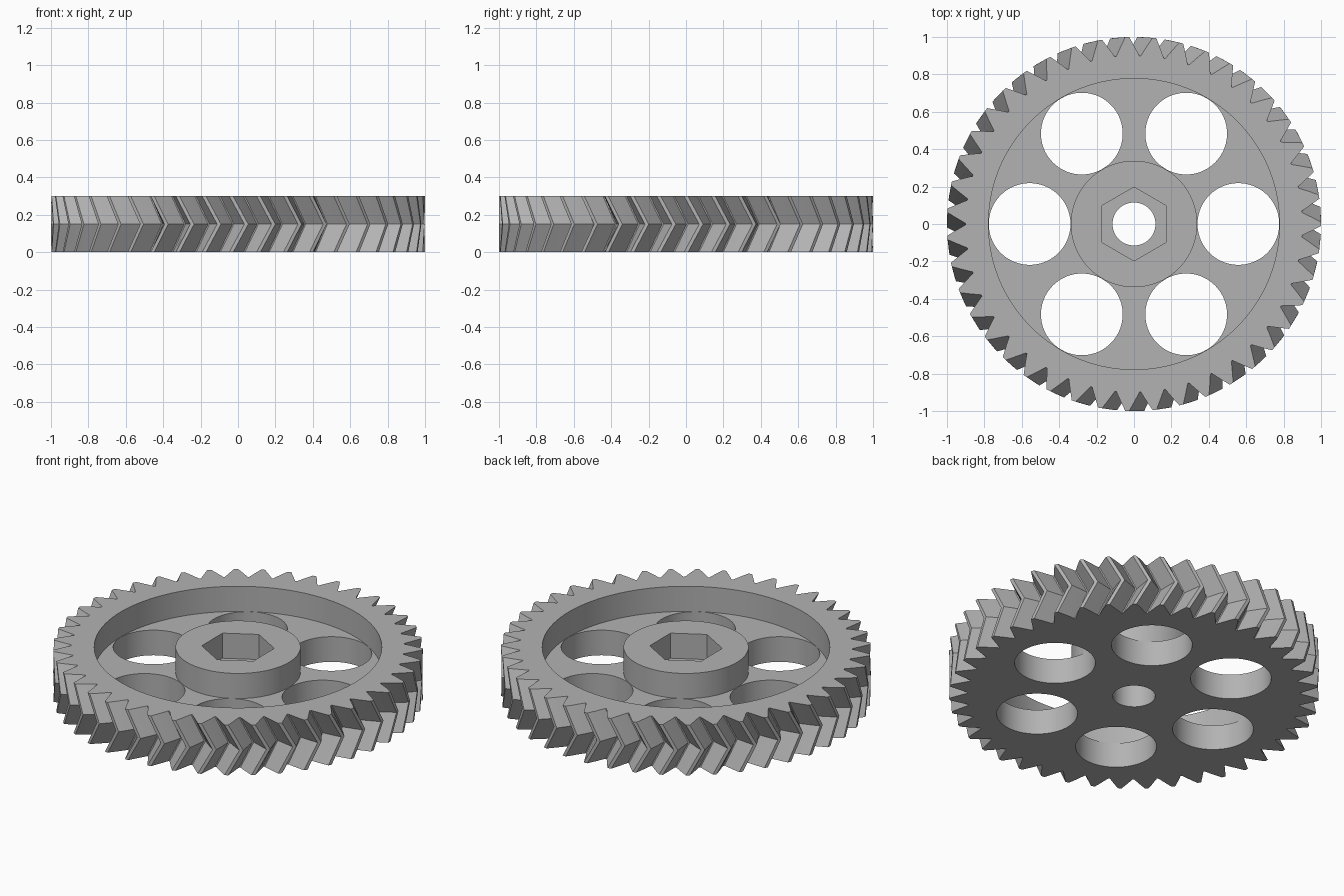
import bpy, bmesh
from math import sin, cos, pi, radians

if "Cube" in bpy.data.objects:
    bpy.data.objects.remove(bpy.data.objects["Cube"], do_unlink=True)

HEIGHT, MID = 0.30, 0.15
TEETH = 43
TWIST = radians(200 / TEETH)      # helix turn over each half
PHASE = 0.0
FLANK = [(0.90, 3.95), (0.955, 2.05), (1.0, 0.6)]   # radius, half angle in degrees

steel = bpy.data.materials.new("plain_grey")
steel.use_nodes = True
grey = (0.45, 0.45, 0.45, 1)
steel.diffuse_color = grey
steel.node_tree.nodes["Principled BSDF"].inputs["Base Color"].default_value = grey


def loft(name, rings):
    """Skin a stack of (outline, z) rings and cap both ends."""
    bm = bmesh.new()
    loops = [[bm.verts.new((x, y, z)) for x, y in pts] for pts, z in rings]
    n = len(loops[0])
    for low, high in zip(loops, loops[1:]):
        for i in range(n):
            j = (i + 1) % n
            bm.faces.new((low[i], low[j], high[j], high[i]))
    bm.faces.new(loops[0][::-1])
    bm.faces.new(loops[-1])
    mesh = bpy.data.meshes.new(name)
    bm.to_mesh(mesh)
    bm.free()
    obj = bpy.data.objects.new(name, mesh)
    bpy.context.collection.objects.link(obj)
    return obj


def circle(r, sides=96, cx=0, cy=0, turn=0):
    return [(cx + r * cos(turn + 2 * pi * i / sides),
             cy + r * sin(turn + 2 * pi * i / sides)) for i in range(sides)]


def prism(name, outline, z0, z1):
    return loft(name, [(outline, z0), (outline, z1)])


def gear_outline(turn):
    half = [(r, -radians(a)) for r, a in FLANK]
    tooth = half + [(r, -a) for r, a in reversed(half)]
    return [(r * cos(turn + a + 2 * pi * k / TEETH), r * sin(turn + a + 2 * pi * k / TEETH))
            for k in range(TEETH) for r, a in tooth]


def boolean(target, cutter, operation="DIFFERENCE"):
    mod = target.modifiers.new("cut", "BOOLEAN")
    mod.object, mod.operation, mod.solver = cutter, operation, "EXACT"
    graph = bpy.context.evaluated_depsgraph_get()
    mesh = bpy.data.meshes.new_from_object(target.evaluated_get(graph))
    target.modifiers.clear()
    target.data = mesh
    bpy.data.objects.remove(cutter, do_unlink=True)


# Herringbone toothed body
gear = loft("herringbone_gear", [(gear_outline(PHASE), 0),
                                 (gear_outline(PHASE + TWIST), MID),
                                 (gear_outline(PHASE), HEIGHT)])

# Ring recess between hub and rim
recess = prism("recess_cutter", circle(0.778, 144), MID, HEIGHT + 0.1)
boolean(recess, prism("hub_core", circle(0.338), 0, HEIGHT + 0.2))
boolean(gear, recess)

# Round lightening holes through the web
for k in range(6):
    a = k * pi / 3
    boolean(gear, prism("hole_cutter", circle(0.2185, 72, 0.558 * cos(a), 0.558 * sin(a)),
                        -0.1, HEIGHT + 0.1))

# Shaft bore and hexagonal nut pocket
boolean(gear, prism("bore_cutter", circle(0.115, 48), -0.1, HEIGHT + 0.1))
boolean(gear, prism("hex_cutter", circle(0.197, 6, turn=pi / 2), MID, HEIGHT + 0.1))

gear.data.materials.clear()
gear.data.materials.append(steel)
for poly in gear.data.polygons:
    poly.material_index = 0

bpy.context.view_layer.objects.active = gear
gear.select_set(True)
bpy.ops.object.shade_smooth_by_angle(angle=radians(25))
